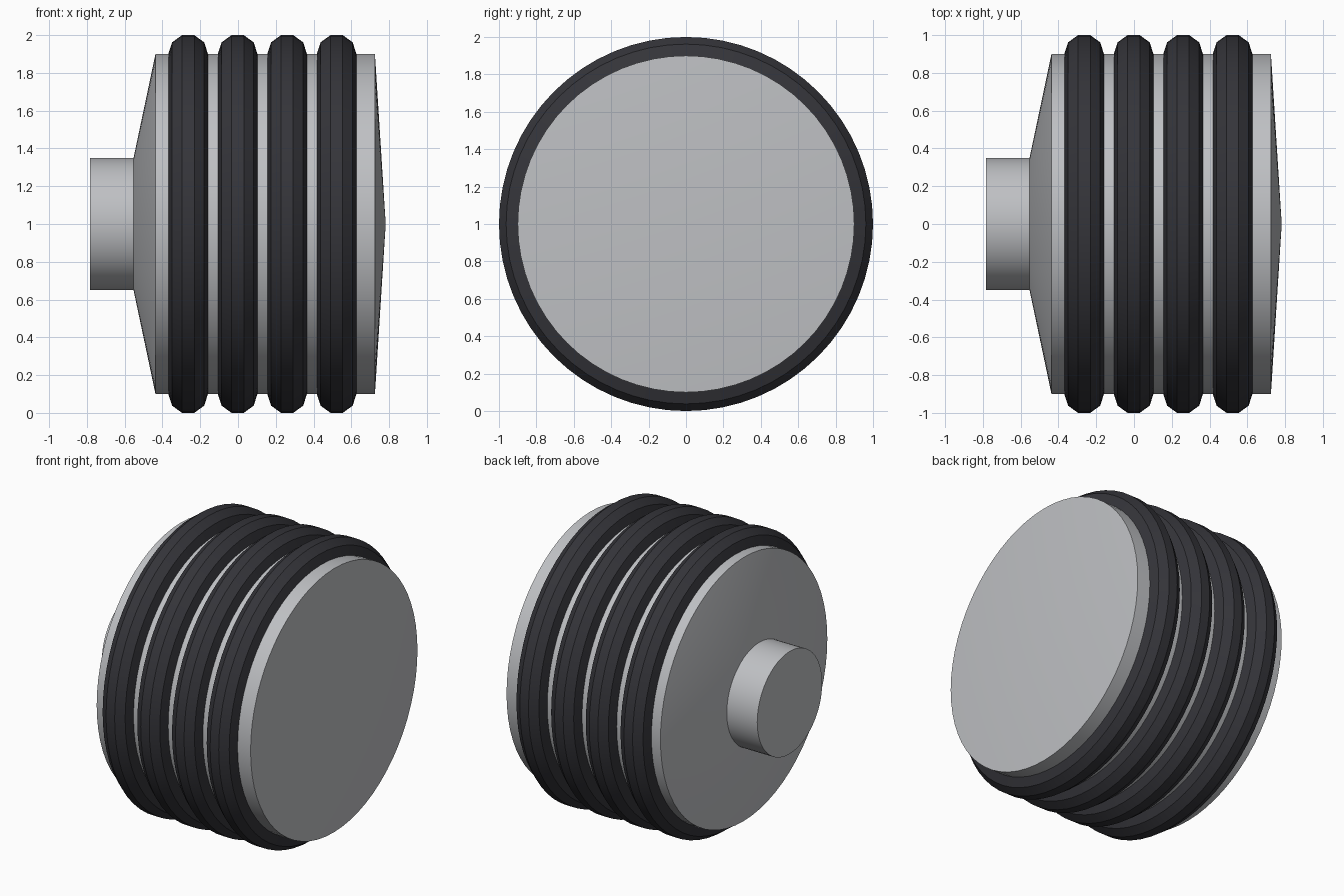
import bpy, math
from mathutils import Matrix

cube = bpy.data.objects.get("Cube")
if cube:
    bpy.data.objects.remove(cube)


def material(name, colour):
    m = bpy.data.materials.new(name)
    m.use_nodes = True
    m.diffuse_color = (*colour, 1)
    bsdf = next(n for n in m.node_tree.nodes if n.type == "BSDF_PRINCIPLED")
    bsdf.inputs["Base Color"].default_value = (*colour, 1)
    return m


def finish(name, mat):
    ob = bpy.context.object
    ob.name = name
    ob.data.name = name
    ob.data.materials.append(mat)
    bpy.ops.object.shade_smooth_by_angle(angle=math.radians(30))
    return ob


def frustum(name, x0, x1, r0, r1, mat):
    """Round section along x, radius r0 at x0 and r1 at x1."""
    bpy.ops.mesh.primitive_cone_add(
        vertices=64, radius1=r0, radius2=r1, depth=x1 - x0,
        location=((x0 + x1) / 2, 0, 1), rotation=(0, math.pi / 2, 0))
    return finish(name, mat)


def ring(name, x, mat):
    """Rubber ring around the x axis with a ten-sided section."""
    bpy.ops.mesh.primitive_torus_add(
        major_segments=64, minor_segments=10, major_radius=0.9, minor_radius=0.105,
        location=(x, 0, 1), rotation=(0, math.pi / 2, 0))
    # Turn the section so that its corners point along the axis
    ob = bpy.context.object
    for v in ob.data.vertices:
        r = math.hypot(v.co.x, v.co.y)
        a = math.atan2(v.co.z, r - 0.9) + math.radians(18)
        new_r = 0.9 + 0.105 * math.cos(a)
        v.co = (v.co.x / r * new_r, v.co.y / r * new_r, 0.105 * math.sin(a))
    return finish(name, mat)


metal = material("light grey metal", (0.52, 0.53, 0.55))
rubber = material("dark rubber", (0.035, 0.035, 0.042))

# Metal body: stub, tapered shoulder, drum and shallow end cone
frustum("shaft_stub", -0.783, -0.55, 0.35, 0.35, metal)
frustum("tapered_shoulder", -0.553, -0.437, 0.35, 0.9, metal)
frustum("drum", -0.437, 0.725, 0.9, 0.9, metal)
frustum("end_cone", 0.725, 0.782, 0.9, 0, metal)

# Four evenly spaced rings
for i in range(4):
    ring(f"rubber_ring_{i + 1}", -0.264 + i * 0.262, rubber)
